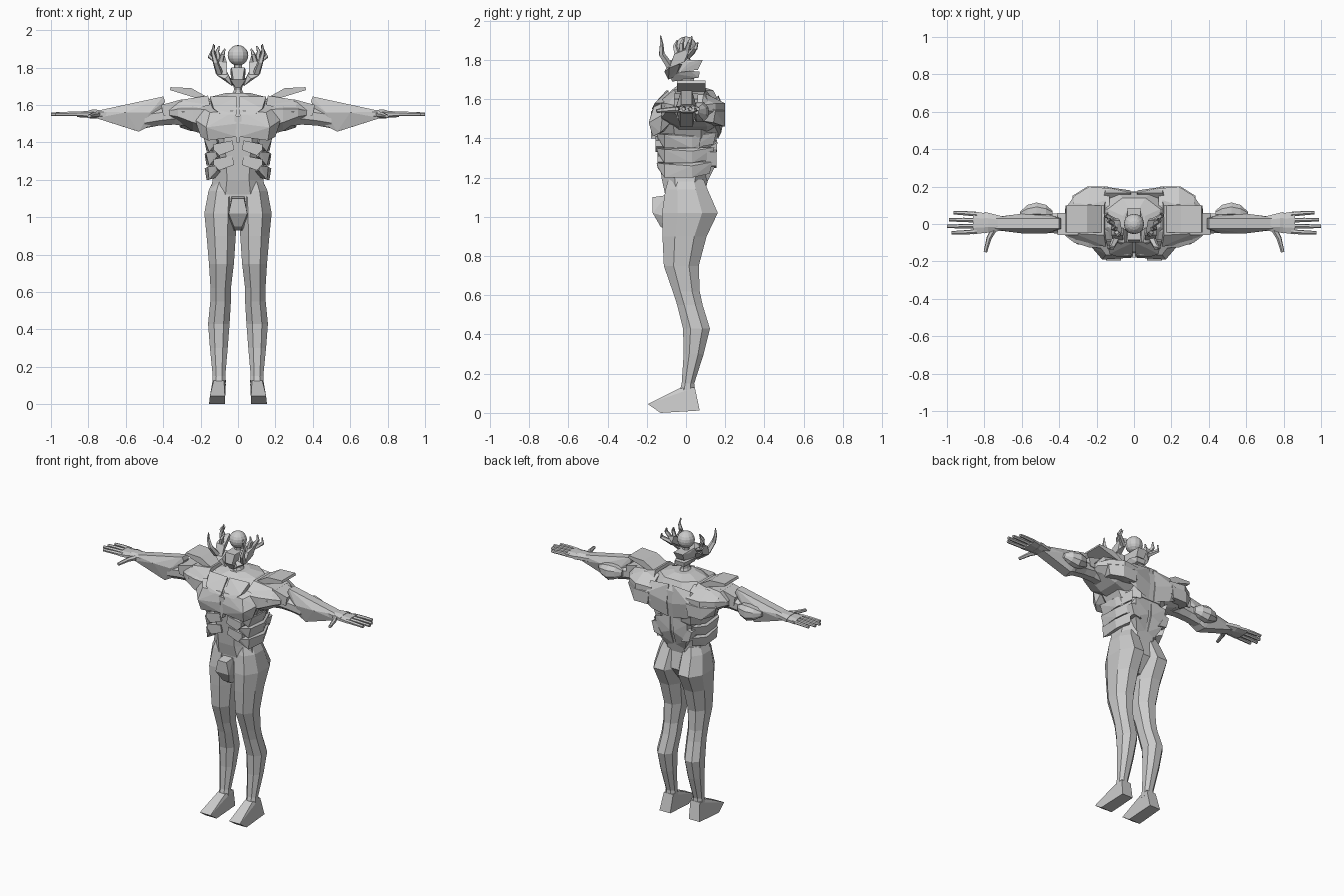
import bpy, bmesh
from math import cos, sin, pi
from mathutils import Vector


def finish(name, bm, mirror):
    bmesh.ops.recalc_face_normals(bm, faces=bm.faces)
    me = bpy.data.meshes.new(name)
    bm.to_mesh(me)
    bm.free()
    ob = bpy.data.objects.new(name, me)
    bpy.context.collection.objects.link(ob)
    if mirror:
        ob.modifiers.new("mirror", 'MIRROR').use_axis[0] = True
    return ob


def skin(name, rings, mirror):
    bm = bmesh.new()
    vs = [[bm.verts.new(p) for p in r] for r in rings]
    n = len(vs[0])
    for a, b in zip(vs, vs[1:]):
        for i in range(n):
            bm.faces.new((a[i], a[(i + 1) % n], b[(i + 1) % n], b[i]))
    bm.faces.new(vs[0])
    bm.faces.new(vs[-1])
    return finish(name, bm, mirror)


def loft(name, axis, sections, c=0.28, mirror=False):
    """Chamfered box sections (t, a0, a1, b0, b1) along x or z."""
    rings = []
    for t, a0, a1, b0, b1 in sections:
        da, db = (a1 - a0) * c, (b1 - b0) * c
        ring = [(a0 + da, b0), (a1 - da, b0), (a1, b0 + db), (a1, b1 - db),
                (a1 - da, b1), (a0 + da, b1), (a0, b1 - db), (a0, b0 + db)]
        rings.append([(t, a, b) if axis == 'x' else (a, b, t) for a, b in ring])
    return skin(name, rings, mirror)


def hull(name, pts, mirror=True):
    bm = bmesh.new()
    for p in pts:
        bm.verts.new(p)
    r = bmesh.ops.convex_hull(bm, input=bm.verts)
    junk = list({v for v in r['geom_interior'] + r['geom_unused']
                 if isinstance(v, bmesh.types.BMVert) and v.is_valid})
    if junk:
        bmesh.ops.delete(bm, geom=junk, context='VERTS')
    bmesh.ops.dissolve_limit(bm, angle_limit=0.03, verts=bm.verts, edges=bm.edges)
    return finish(name, bm, mirror)


def slab(name, poly, y0, y1, mirror=True):
    """Convex front-view outline (x, z) between two depths."""
    return hull(name, [(x, y, z) for x, z in poly for y in (y0, y1)], mirror)


def rod(name, pts, radii, n=6, mirror=True):
    pts = [Vector(p) for p in pts]
    rings = []
    for i, (p, r) in enumerate(zip(pts, radii)):
        d = (pts[min(i + 1, len(pts) - 1)] - pts[max(i - 1, 0)]).normalized()
        u = d.cross(Vector((0.3, 0.9, 0.2))).normalized()
        w = d.cross(u)
        rings.append([p + r * (u * cos(2 * pi * k / n) + w * sin(2 * pi * k / n)) for k in range(n)])
    return skin(name, rings, mirror)


# Legs and feet
loft("leg", 'z', [
    (0.10, .065, .138, -.035, .045), (0.15, .068, .135, -.022, .042),
    (0.30, .055, .15, -.012, .09), (0.43, .045, .16, -.015, .122),
    (0.55, .038, .148, -.045, .085), (0.62, .038, .147, -.068, .07),
    (0.75, .022, .155, -.113, .065), (0.90, .012, .168, -.12, .105),
    (1.02, .005, .18, -.122, .162), (1.14, .005, .158, -.105, .11),
    (1.19, .01, .135, -.09, .09)], mirror=True)
hull("foot", [(.065, .045, .13), (.135, .045, .13), (.07, .07, .012), (.15, .07, .012),
              (.075, -.035, .125), (.13, -.035, .125), (.07, -.13, 0), (.155, -.13, 0),
              (.07, -.195, .045), (.15, -.195, .045), (.08, -.09, .06), (.14, -.09, .06)])

# Pelvis and groin guard
loft("pelvis", 'z', [(.93, -.03, .03, -.1, .05), (1.03, -.11, .11, -.105, .12),
                     (1.14, -.145, .145, -.105, .1), (1.2, -.135, .135, -.115, .1)])
hull("groin_guard", [(s * x, y, z) for s in (-1, 1) for x, y, z in
                     [(.032, -.17, 1.1), (.035, -.1, 1.11), (.05, -.17, 1.02), (.05, -.1, 1.0),
                      (.022, -.13, .95), (.02, -.09, .93)]], False)

# Torso core
loft("abdomen", 'z', [(1.12, -.152, .152, -.108, .095), (1.2, -.135, .135, -.125, .115),
                      (1.3, -.14, .14, -.135, .145), (1.45, -.18, .18, -.15, .16)])
loft("chest", 'z', [(1.4, -.165, .165, -.14, .16), (1.5, -.22, .22, -.165, .175),
                    (1.58, -.21, .21, -.145, .172), (1.645, -.14, .14, -.075, .14),
                    (1.665, -.06, .06, -.05, .08)])

# Chest plates
hull("pectoral", [(.008, -.175, 1.43), (.16, -.17, 1.41), (.2, -.13, 1.43), (.008, -.18, 1.5),
                  (.17, -.19, 1.48), (.23, -.12, 1.52), (.012, -.165, 1.57), (.15, -.165, 1.56),
                  (.2, -.1, 1.59), (.02, -.08, 1.45), (.2, -.06, 1.5)])
hull("collar_plate", [(.008, -.175, 1.55), (.09, -.175, 1.55), (.13, -.16, 1.58), (.15, -.09, 1.645),
                      (.008, -.1, 1.645), (.008, -.08, 1.56), (.14, -.08, 1.58)])
slab("sternum", [(-.02, 1.54), (.02, 1.54), (.008, 1.4), (-.008, 1.4)], -.178, -.1, False)

# Belly plates, two slanted rows, and side ribs
for i, z in enumerate((1.25, 1.33)):
    o = -.015 * (1 - i)
    slab("belly_plate", [(.02, z + .03), (.1, z), (.13, z + .03), (.13, z + .06), (.03, z + .08)],
         -.145 + -.01 * i, -.08)
for i, z in enumerate((1.2, 1.275, 1.35)):
    g = .01 * i
    hull("rib_plate", [(.11, -.145, z + .05), (.12, -.15, z + .075), (.155, -.11, z + .0),
                       (.162 + g, -.11, z + .07), (.168, .03, z), (.178, .03, z + .06),
                       (.13, .12 + g, z + .02), (.14, .135 + g, z + .08), (.06, 0, z + .03)])

# Back plates
hull("shoulder_blade", [(.015, .165, 1.62), (.15, .165, 1.61), (.02, .18, 1.5), (.16, .2, 1.54),
                        (.02, .165, 1.4), (.13, .18, 1.43), (.2, .17, 1.47), (.03, .08, 1.5),
                        (.2, .1, 1.55)])
hull("loin_plate", [(.01, .155, 1.4), (.12, .16, 1.38), (.01, .155, 1.3), (.11, .15, 1.26),
                    (.01, .12, 1.2), (.07, .11, 1.18), (.02, .06, 1.3), (.13, .06, 1.32)])
slab("back_hook", [(.07, 1.25), (.13, 1.26), (.15, 1.33), (.12, 1.34)], .1, .155)

# Shoulders
loft("shoulder", 'x', [(.13, -.13, .19, 1.43, 1.63), (.24, -.125, .2, 1.46, 1.625),
                       (.32, -.1, .15, 1.51, 1.605), (.365, -.065, .085, 1.53, 1.585)], mirror=True)
hull("pauldron", [(.15, -.12, 1.6), (.15, .13, 1.61), (.3, -.11, 1.56), (.33, .13, 1.56),
                  (.37, -.06, 1.57), (.37, .08, 1.57), (.16, -.06, 1.65), (.16, .1, 1.65),
                  (.32, -.05, 1.625), (.32, .09, 1.625)])
slab("pauldron_fin", [(.17, 1.62), (.17, 1.645), (.25, 1.69), (.36, 1.695), (.365, 1.68), (.27, 1.655)],
     -.045, .1)
hull("rear_shoulder_plate", [(.14, .2, 1.54), (.25, .2, 1.54), (.33, .15, 1.54), (.15, .2, 1.46),
                             (.25, .2, 1.46), (.31, .14, 1.48), (.17, .1, 1.6), (.32, .09, 1.59),
                             (.17, .1, 1.47), (.3, .08, 1.49)])

# Arms
loft("upper_arm", 'x', [(.22, -.06, .06, 1.48, 1.6), (.34, -.055, .055, 1.495, 1.605),
                        (.42, -.05, .055, 1.49, 1.585), (.5, -.045, .06, 1.475, 1.575)], mirror=True)
slab("arm_plate", [(.3, 1.53), (.4, 1.545), (.41, 1.6), (.3, 1.63)], -.06, .06)
hull("forearm", [(.4, -.025, 1.645), (.4, .03, 1.645), (.39, -.025, 1.62), (.39, .03, 1.62),
                 (.47, -.052, 1.56), (.47, .055, 1.56), (.6, -.05, 1.56), (.6, .055, 1.56),
                 (.45, -.03, 1.5), (.45, .03, 1.5), (.53, -.03, 1.457), (.54, .035, 1.46),
                 (.76, -.03, 1.53), (.76, .035, 1.53), (.77, -.025, 1.565), (.77, .03, 1.565)])
loft("elbow_pad", 'x', [(.435, .045, .07, 1.52, 1.56), (.47, .03, .102, 1.5, 1.58),
                        (.52, .03, .115, 1.485, 1.585), (.57, .03, .102, 1.5, 1.575),
                        (.61, .045, .065, 1.525, 1.555)], mirror=True)

# Hands
loft("cuff", 'x', [(.7, -.035, .04, 1.53, 1.573), (.78, -.045, .06, 1.527, 1.575),
                   (.8, -.05, .065, 1.53, 1.57)], mirror=True)
loft("palm", 'x', [(.78, -.045, .055, 1.53, 1.568), (.86, -.055, .068, 1.535, 1.565)], mirror=True)
for y, tip in ((.058, .965), (.022, .99), (-.012, 1.0), (-.045, .975)):
    rod("finger", [(.84, y * .9, 1.552), (.91, y, 1.552), (tip, y * 1.05, 1.55)], [.013, .012, .01])
rod("thumb", [(.75, -.03, 1.55), (.775, -.075, 1.547), (.795, -.15, 1.54)], [.017, .014, .01])

# Neck and head
loft("neck", 'z', [(1.63, -.045, .045, -.05, .06), (1.68, -.022, .022, -.03, .04),
                   (1.73, -.025, .025, -.04, .04)])
hull("jaw", [(s * x, y, z) for s in (-1, 1) for x, y, z in
             [(.012, -.07, 1.69), (.045, -.06, 1.73), (.04, -.095, 1.735), (.05, .02, 1.745),
              (.03, .065, 1.71), (.035, .07, 1.74)]], False)
hull("face", [(s * x, y, z) for s in (-1, 1) for x, y, z in
              [(.025, -.1, 1.735), (.035, -.085, 1.8), (.04, .02, 1.79), (.035, .085, 1.8),
               (.028, .06, 1.75), (.038, -.03, 1.74)]], False)
bm = bmesh.new()
bmesh.ops.create_uvsphere(bm, u_segments=12, v_segments=10, radius=.055)
bmesh.ops.translate(bm, verts=bm.verts, vec=(0, .0, 1.865))
finish("head_orb", bm, False)
rod("orb_stem", [(0, 0, 1.77), (0, 0, 1.83)], [.025, .02], mirror=False)

# Hand-shaped horns beside the head
hull("horn_base", [(.03, -.09, 1.7), (.03, -.05, 1.72), (.05, -.1, 1.76), (.115, -.085, 1.76),
                   (.12, -.03, 1.78), (.06, -.02, 1.78), (.07, -.11, 1.74)])
hull("horn_palm", [(.06, -.09, 1.755), (.115, -.085, 1.76), (.06, -.06, 1.83), (.12, -.06, 1.83),
                   (.075, .02, 1.875), (.125, .02, 1.86), (.085, .03, 1.83), (.12, -.01, 1.79)])
for x, y, z in ((.07, -.045, 1.9), (.1, -.01, 1.915), (.125, .03, 1.92), (.14, .06, 1.89)):
    rod("horn_tine", [(.095, y * .5 - .02, 1.82), (x + .012, y - .012, z - .03), (x, y, z)],
        [.017, .012, .004], 5)
rod("horn_thumb", [(.1, -.085, 1.77), (.12, -.125, 1.83), (.135, -.125, 1.88), (.13, -.13, 1.925)],
    [.02, .016, .01, .003], 5)
